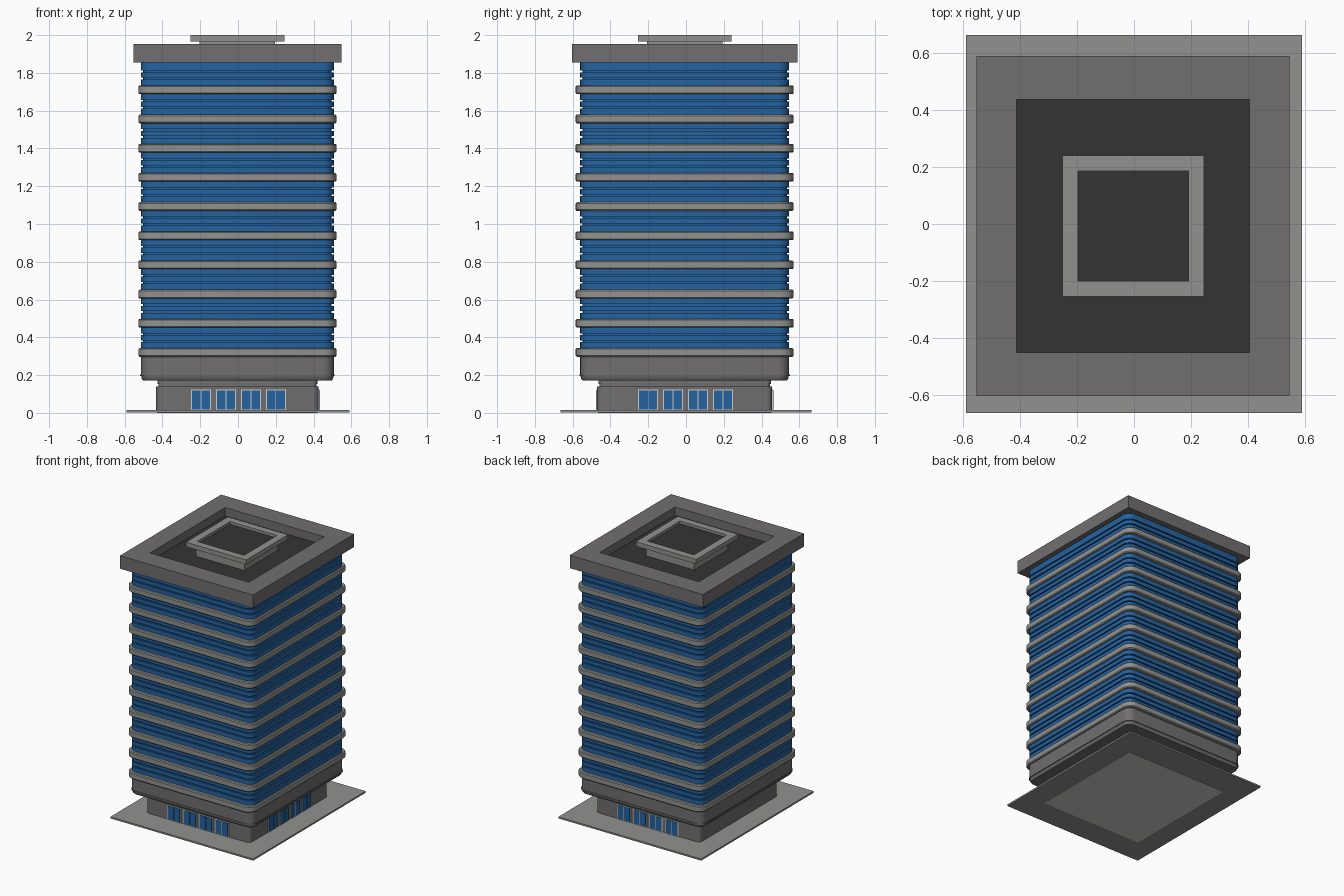
import bpy, bmesh, math

if "Cube" in bpy.data.objects:
    bpy.data.objects.remove(bpy.data.objects["Cube"])

CX, CY = -0.003, -0.007          # the tower sits slightly off the plate centre


def mat(name, rgb):
    m = bpy.data.materials.new(name)
    m.diffuse_color = (*rgb, 1)
    m.use_nodes = True
    m.node_tree.nodes["Principled BSDF"].inputs["Base Color"].default_value = m.diffuse_color
    return m


BLUE = mat("blue glass", (0.018, 0.122, 0.345))
LIGHT = mat("light grey concrete", (0.285, 0.285, 0.275))
GREY = mat("mid grey concrete", (0.165, 0.158, 0.16))
DARK = mat("dark roof", (0.034, 0.034, 0.034))
WHITE = mat("pale frame", (0.62, 0.62, 0.6))


def outline(hx, hy, r, n=6):
    """Rounded rectangle, counter-clockwise; a plain rectangle when r is 0."""
    if r <= 0:
        return [(hx, hy), (-hx, hy), (-hx, -hy), (hx, -hy)]
    pts = []
    for k, (sx, sy) in enumerate([(1, 1), (-1, 1), (-1, -1), (1, -1)]):
        for i in range(n + 1):
            a = math.pi / 2 * (k + i / n)
            pts.append((sx * (hx - r) + r * math.cos(a),
                        sy * (hy - r) + r * math.sin(a)))
    return pts


def loft(name, levels, mats, centre=(CX, CY), smooth=True):
    """Skin stacked outlines (z, hx, hy, r); the last cap uses the last material."""
    bm = bmesh.new()
    rings = [[bm.verts.new((x + centre[0], y + centre[1], z))
              for x, y in outline(hx, hy, r)] for z, hx, hy, r in levels]
    for a, b in zip(rings, rings[1:]):
        for i in range(len(a)):
            j = (i + 1) % len(a)
            bm.faces.new((a[i], a[j], b[j], b[i]))
    bm.faces.new(rings[0][::-1])
    top = bm.faces.new(rings[-1])
    top.material_index = len(mats) - 1
    me = bpy.data.meshes.new(name)
    bm.to_mesh(me)
    bm.free()
    for m in mats:
        me.materials.append(m)
    ob = bpy.data.objects.new(name, me)
    bpy.context.collection.objects.link(ob)
    if smooth:
        bpy.ops.object.select_all(action='DESELECT')
        ob.select_set(True)
        bpy.context.view_layer.objects.active = ob
        bpy.ops.object.shade_smooth_by_angle(angle=math.radians(30))
    return ob


# Ground plate and floor slab under the lobby
loft("ground_plate", [(0.002, 0.59, 0.664, 0), (0.014, 0.59, 0.664, 0)], [LIGHT], (0, 0), False)
loft("floor_slab", [(0, 0.425, 0.46, 0), (0.01, 0.425, 0.46, 0)], [WHITE], smooth=False)

# Lobby with a set-back strip on top
LX, LY = 0.43, 0.463
loft("lobby", [(0.01, LX, LY, 0.03), (0.14, LX, LY, 0.03),
               (0.14, LX - 0.012, LY - 0.012, 0.02), (0.152, LX - 0.012, LY - 0.012, 0.02),
               (0.152, LX - 0.006, LY - 0.006, 0.025), (0.18, LX - 0.006, LY - 0.006, 0.025)], [GREY])

# Grey podium block with a small lip near its foot
GX, GY, GR = 0.511, 0.553, 0.06
podium = [(0.172, 0.012), (0.18, 0.005), (0.195, 0.002), (0.195, -0.004),
          (0.203, -0.004), (0.203, 0), (0.305, 0)]
loft("podium", [(z, GX - d, GY - d, GR - d) for z, d in podium], [GREY])

# Glass tower: three panes per storey separated by shallow grooves
BANDS = [0.32 + 0.1545 * i for i in range(10)]
glass = [(0.30, 0)]
for zb in BANDS:
    for t in (0.055, 0.092):
        g = zb + t
        glass += [(g, 0), (g, 0.012), (g + 0.009, 0.012), (g + 0.009, 0)]
glass.append((1.86, 0))
loft("glass_tower", [(z, GX - d, GY - d, GR - d) for z, d in glass], [BLUE])

# Storey bands with eased edges
for i, z in enumerate(BANDS):
    prof = [(-0.023, 0.006), (-0.017, 0), (0.017, 0), (0.023, 0.006)]
    loft(f"storey_band_{i + 1}",
         [(z + dz, 0.525 - d, 0.577 - d, 0.07 - d) for dz, d in prof], [LIGHT])

# Roof parapet with its sunken dark roof
loft("roof_parapet", [(1.855, 0.55, 0.597, 0), (1.952, 0.55, 0.597, 0),
                      (1.952, 0.409, 0.444, 0), (1.89, 0.409, 0.444, 0)], [GREY, DARK], smooth=False)

# Rooftop plant room with an overhanging rim
loft("plant_room", [(1.885, 0.2, 0.2, 0), (1.966, 0.2, 0.2, 0), (1.966, 0.249, 0.248, 0),
                    (2.0, 0.249, 0.248, 0), (2.0, 0.194, 0.194, 0),
                    (1.98, 0.194, 0.194, 0)], [LIGHT, DARK], smooth=False)


def plate(name, u0, u1, z0, z1, dist, thick, turn, m):
    """Thin plate on a lobby wall; turn counts quarter turns from the front."""
    c, s = [(1, 0), (0, 1), (-1, 0)][turn]
    u, v = (u0 + u1) / 2, -(dist + thick / 2 - 0.001)
    hu, hv = (u1 - u0) / 2, thick / 2 + 0.001
    hx, hy = (hu, hv) if turn != 1 else (hv, hu)
    loft(name, [(z0, hx, hy, 0), (z1, hx, hy, 0)], [m],
         (CX + u * c - v * s, CY + u * s + v * c), False)


# Four double doors on the front, right and back walls
for turn, side in enumerate(("front", "right", "back")):
    dist = LX if turn == 1 else LY
    for i in range(4):
        u = 0.132 * (i - 1.5) + 0.005
        plate(f"{side}_door_frame_{i + 1}", u - 0.053, u + 0.053, 0.014, 0.123, dist, 0.004, turn, WHITE)
        for k in (-1, 1):
            w = u + k * 0.025
            plate(f"{side}_door_pane_{i + 1}_{'left' if k < 0 else 'right'}",
                  w - 0.0225, w + 0.0225, 0.019, 0.118, dist, 0.007, turn, BLUE)
